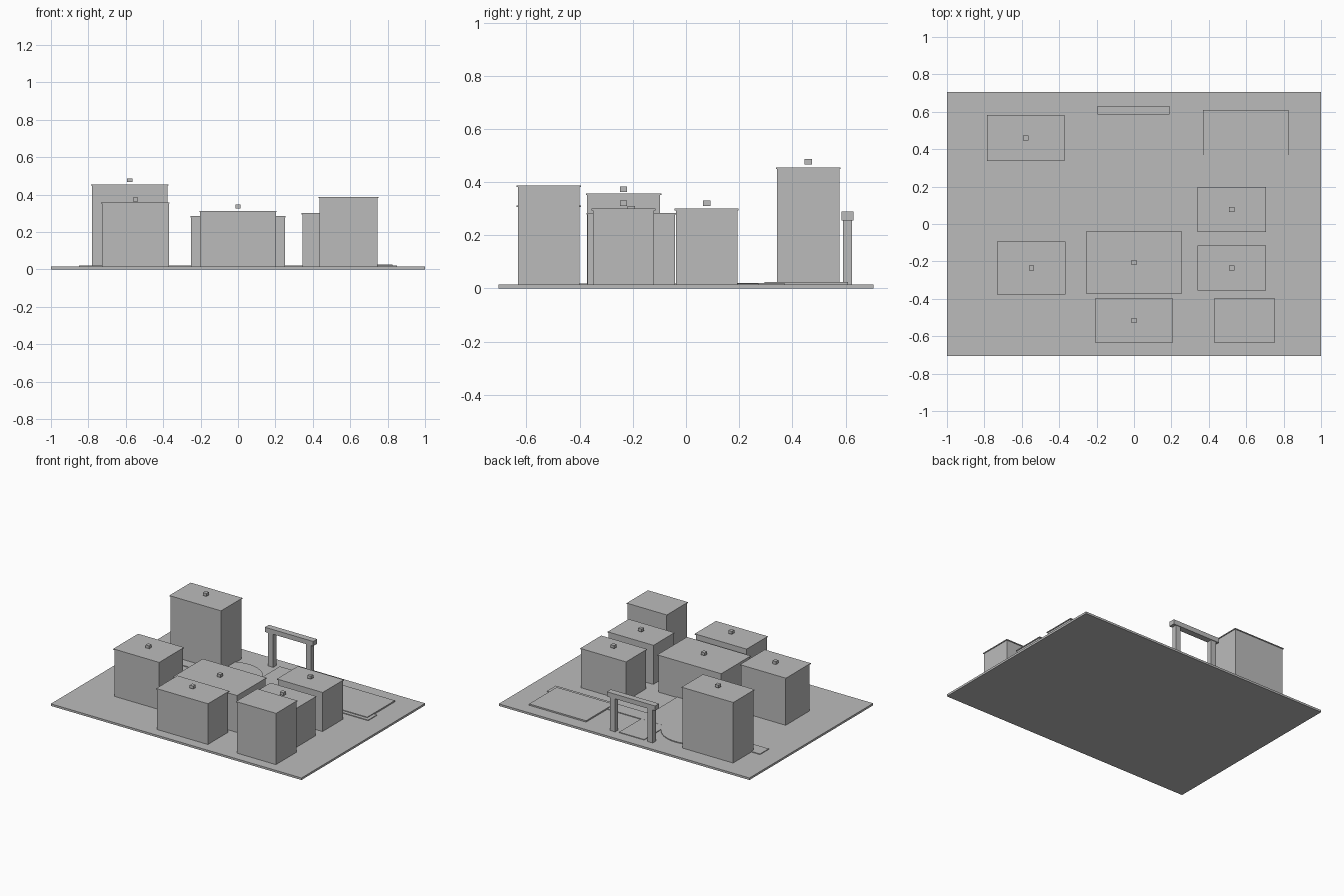
import bpy

cube = bpy.data.objects.get("Cube")
if cube:
    bpy.data.objects.remove(cube, do_unlink=True)

grey = bpy.data.materials.new("plain_grey")
grey.use_nodes = True
colour = (0.5, 0.5, 0.5, 1)
grey.diffuse_color = colour
grey.node_tree.nodes["Principled BSDF"].inputs["Base Color"].default_value = colour

GROUND = 0.015


def box(name, x0, x1, y0, y1, z0, z1):
    bpy.ops.mesh.primitive_cube_add(size=1, location=((x0 + x1) / 2, (y0 + y1) / 2, (z0 + z1) / 2))
    ob = bpy.context.object
    ob.name = name
    ob.scale = (x1 - x0, y1 - y0, z1 - z0)
    bpy.ops.object.transform_apply(location=False, rotation=False, scale=True)
    ob.data.materials.append(grey)
    return ob


def building(name, x0, x1, y0, y1, top, gap):
    """Block with a thin overhanging roof and a small sign cube hovering above it."""
    e = 0.005
    box(name + "_walls", x0 + e, x1 - e, y0 + e, y1 - e, GROUND, top - 0.006)
    box(name + "_roof", x0, x1, y0, y1, top - 0.006, top)
    if gap is not None:
        cx, cy, h = (x0 + x1) / 2, (y0 + y1) / 2, 0.014
        box(name + "_roof_marker", cx - h, cx + h, cy - h, cy + h, top + gap, top + gap + 0.021)


# Ground slab
box("ground", -1, 1, -0.705, 0.705, 0, GROUND)

# Buildings
building("tower", -0.785, -0.372, 0.338, 0.582, 0.455, 0.011)
building("west_block", -0.732, -0.365, -0.377, -0.093, 0.358, 0.004)
building("central_hall", -0.255, 0.255, -0.375, -0.037, 0.284, 0.006)
building("front_block", -0.207, 0.207, -0.637, -0.395, 0.312, 0.014)
building("corner_block", 0.43, 0.75, -0.637, -0.395, 0.388, None)
building("east_front_block", 0.34, 0.706, -0.355, -0.115, 0.3, 0.01)
building("east_back_block", 0.34, 0.706, -0.043, 0.198, 0.3, 0.01)

# Paths, round plaza and sports field
box("cross_path", -0.85, 0.85, 0.27, 0.37, GROUND, 0.02)
box("main_path", -0.1, 0.1, -0.62, 0.62, GROUND, 0.0195)
box("sports_field", 0.37, 0.825, 0.295, 0.61, GROUND, 0.025)
bpy.ops.mesh.primitive_cylinder_add(vertices=48, radius=0.22, depth=0.006,
                                    location=(-0.285, 0.31, GROUND + 0.003))
plaza = bpy.context.object
plaza.name = "round_plaza"
plaza.data.materials.append(grey)
bpy.ops.object.shade_smooth_by_angle()

# Entrance gate at the back
for side, x in (("right", -0.152), ("left", 0.148)):
    box("gate_post_" + side, x - 0.02, x + 0.02, 0.59, 0.625, GROUND, 0.256)
box("gate_beam", -0.195, 0.19, 0.585, 0.63, 0.256, 0.29)
